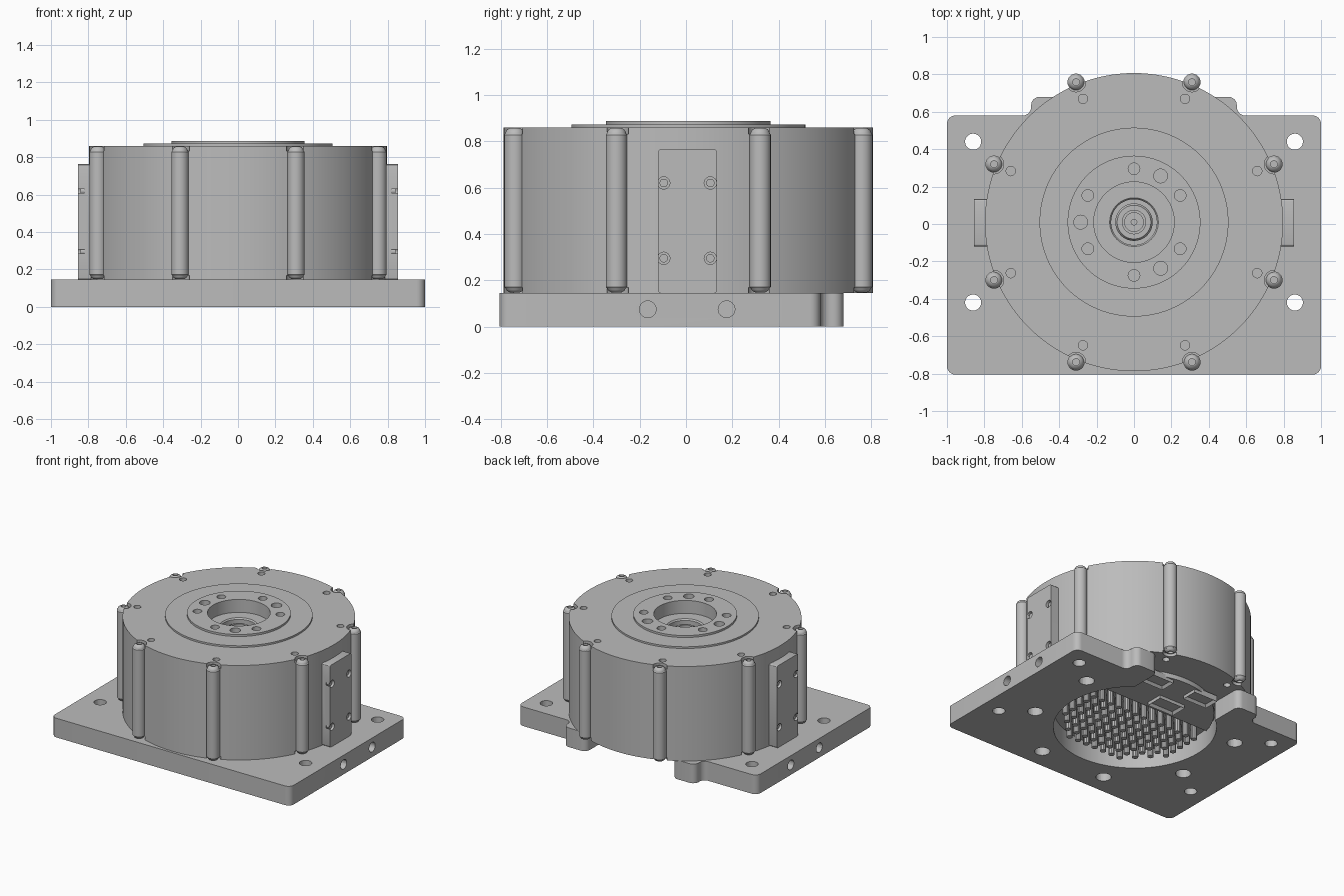
import bpy, bmesh, math
from mathutils import Matrix, Vector

cube = bpy.data.objects.get("Cube")
if cube:
    bpy.data.objects.remove(cube, do_unlink=True)

CY = 0.01          # y of the housing axis
PLATE_T = 0.145    # base plate thickness
TOP = 0.86         # housing top

metal = bpy.data.materials.new("plain_grey_metal")
metal.use_nodes = True
GREY = (0.5, 0.5, 0.5, 1)
metal.diffuse_color = GREY
metal.node_tree.nodes["Principled BSDF"].inputs["Base Color"].default_value = GREY


def finish(name, bm, smooth=True):
    bmesh.ops.recalc_face_normals(bm, faces=bm.faces)
    me = bpy.data.meshes.new(name)
    bm.to_mesh(me)
    bm.free()
    me.materials.append(metal)
    ob = bpy.data.objects.new(name, me)
    bpy.context.collection.objects.link(ob)
    if smooth:
        shade(ob)
    return ob


def shade(ob):
    bpy.ops.object.select_all(action='DESELECT')
    ob.select_set(True)
    bpy.context.view_layer.objects.active = ob
    bpy.ops.object.shade_smooth_by_angle(angle=math.radians(30))


def add_cyl(bm, x, y, z0, z1, r, seg=24, r2=None):
    bmesh.ops.create_cone(bm, cap_ends=True, segments=seg, radius1=r,
                          radius2=r if r2 is None else r2, depth=z1 - z0,
                          matrix=Matrix.Translation((x, y, (z0 + z1) / 2)))


def add_cyl_x(bm, x0, x1, y, z, r, seg=24):
    m = Matrix.Translation(((x0 + x1) / 2, y, z)) @ Matrix.Rotation(math.pi / 2, 4, 'Y')
    bmesh.ops.create_cone(bm, cap_ends=True, segments=seg, radius1=r, radius2=r,
                          depth=abs(x1 - x0), matrix=m)


def add_box(bm, x0, x1, y0, y1, z0, z1):
    m = Matrix.Translation(((x0 + x1) / 2, (y0 + y1) / 2, (z0 + z1) / 2))
    m = m @ Matrix.Diagonal((x1 - x0, y1 - y0, z1 - z0, 1))
    return bmesh.ops.create_cube(bm, size=1, matrix=m)["verts"]


def add_lathe(bm, profile, x, y, seg):
    vs = [bm.verts.new((x + r, y, z)) for r, z in profile]
    es = [bm.edges.new(p) for p in zip(vs, vs[1:])]
    bmesh.ops.spin(bm, geom=vs + es, cent=(x, y, 0), axis=(0, 0, 1),
                   angle=math.tau, steps=seg, use_merge=True)
    bmesh.ops.remove_doubles(bm, verts=bm.verts, dist=1e-5)


def add_prism(bm, outline, z0, z1):
    f = bm.faces.new([bm.verts.new((x, y, z0)) for x, y in outline])
    ext = bmesh.ops.extrude_face_region(bm, geom=[f])["geom"]
    bmesh.ops.translate(bm, vec=(0, 0, z1 - z0),
                        verts=[g for g in ext if isinstance(g, bmesh.types.BMVert)])


def cut(ob, cutter_bm):
    cutter = finish("cutter", cutter_bm, False)
    cutter.hide_render = True
    mod = ob.modifiers.new("holes", 'BOOLEAN')
    mod.operation, mod.solver, mod.object = 'DIFFERENCE', 'EXACT', cutter
    bpy.ops.object.select_all(action='DESELECT')
    bpy.context.view_layer.objects.active = ob
    ob.select_set(True)
    bpy.ops.object.modifier_apply(modifier="holes")
    bpy.data.objects.remove(cutter, do_unlink=True)
    shade(ob)


def ring(radius, count, start):
    for i in range(count):
        a = math.radians(start) + math.tau * i / count
        yield radius * math.cos(a), CY + radius * math.sin(a)


# Base plate: C-shaped outline with a round opening and a notch at the back
OPEN_R, NOTCH = 0.56, 0.36
a0 = math.acos(NOTCH / OPEN_R)
sweep = math.pi + 2 * a0
arc = [(OPEN_R * math.cos(a0 - sweep * i / 72), CY + OPEN_R * math.sin(a0 - sweep * i / 72))
       for i in range(73)]
half = [(-NOTCH, 0.68), (-0.55, 0.68), (-0.55, 0.58), (-1, 0.58), (-1, -0.805)]
bm = bmesh.new()
add_prism(bm, arc + half + [(-x, y) for x, y in reversed(half)], 0, PLATE_T)
corners = []
for e in bm.edges:
    a, b = e.verts
    if abs(a.co.z - b.co.z) > 0.1 and (abs(a.co.x) > 0.9 or a.co.y > 0.57):
        corners.append(e)
bmesh.ops.bevel(bm, geom=corners, offset=0.045, segments=6, profile=0.5, affect='EDGES')
plate = finish("base_plate", bm)

holes = bmesh.new()
for sx in (1, -1):
    for y in (0.44, -0.42):
        add_cyl(holes, sx * 0.86, y, -0.1, 0.3, 0.043, 32)
    for y in (-0.165, 0.175):
        add_cyl_x(holes, sx * 0.9, sx * 1.1, y, 0.075, 0.036)
for x, y in ring(0.718, 8, 22.5):
    if y < 0.5:
        add_cyl(holes, x, y, -0.1, 0.11, 0.053, 32)
cut(plate, holes)

# Round housing with stepped output flange, central recess and shaft end
profile = [(0, PLATE_T), (0.797, PLATE_T), (0.797, TOP), (0.505, TOP), (0.505, 0.873),
           (0.355, 0.873), (0.355, 0.888), (0.215, 0.888), (0.215, 0.79), (0.13, 0.79),
           (0.122, 0.78), (0.122, 0.7), (0.1, 0.7), (0.1, 0.75), (0.09, 0.765),
           (0.065, 0.765), (0.065, 0.78), (0.05, 0.78), (0.05, 0.765), (0.015, 0.765),
           (0.015, 0.74), (0, 0.74)]
bm = bmesh.new()
add_lathe(bm, profile, 0, CY, 128)
housing = finish("housing", bm)

holes = bmesh.new()
for x, y in ring(0.713, 8, 22.5):
    add_cyl(holes, x, y, 0.78, 1, 0.025)
    if y > 0.5:
        add_cyl(holes, x, y, 0, 0.2, 0.025)
for x, y in ring(0.285, 6, 30):
    add_cyl(holes, x, y, 0.8, 1, 0.031)
for x, y in ring(0.285, 3, 60):
    add_cyl(holes, x, y, 0.8, 1, 0.037)
for x, y in ring(0.81, 8, 22.5):
    add_cyl(holes, x, y, 0.832, 1, 0.052)
    add_cyl(holes, x, y, 0, 0.168, 0.052)
cut(housing, holes)

# Tie columns with button-head screws at both ends
column = [(0, 0.165), (0.04, 0.165), (0.046, 0.172), (0.046, 0.828), (0.04, 0.835), (0, 0.835)]
head = [(0, 0.83), (0.042, 0.83), (0.041, 0.838), (0.034, 0.85), (0.022, 0.857),
        (0.018, 0.857), (0.018, 0.84), (0, 0.84)]
mid = PLATE_T + TOP
for i, (x, y) in enumerate(ring(0.81, 8, 22.5)):
    bm = bmesh.new()
    add_lathe(bm, column, x, y, 24)
    finish(f"tie_column_{i + 1}", bm)
    bm = bmesh.new()
    add_lathe(bm, head, x, y, 24)
    finish(f"top_screw_{i + 1}", bm)
    bm = bmesh.new()
    add_lathe(bm, [(r, mid - z) for r, z in head], x, y, 24)
    finish(f"bottom_screw_{i + 1}", bm)

# Side cover plates, each with four recessed screws
for side, sx in (("left", 1), ("right", -1)):
    bm = bmesh.new()
    x0, x1 = sorted((sx * 0.765, sx * 0.855))
    add_box(bm, x0, x1, -0.12, 0.133, PLATE_T, 0.765)
    edges = [e for e in bm.edges if abs(e.verts[0].co.x - e.verts[1].co.x) > 0.05]
    bmesh.ops.bevel(bm, geom=edges, offset=0.012, segments=3, profile=0.5, affect='EDGES')
    cover = finish(f"{side}_side_cover", bm)
    holes, screws = bmesh.new(), bmesh.new()
    for y in (-0.096, 0.105):
        for z in (0.295, 0.62):
            add_cyl_x(holes, sx * 0.82, sx * 0.9, y, z, 0.0265)
            add_cyl_x(screws, sx * 0.8, sx * 0.842, y, z, 0.018)
    cut(cover, holes)
    finish(f"{side}_cover_screws", screws)

# Heat sink pins under the housing
bm = bmesh.new()
STEP = 0.075
for i in range(-6, 7):
    for j in range(-6, 2):
        x, y = i * STEP, CY + 0.02 + j * STEP
        if math.hypot(x, y - CY) < 0.5:
            add_cyl(bm, x, y, 0.03, 0.15, 0.022, 10)
finish("heat_sink_pins", bm)

# Electronics cover: disc segment behind the pins
seg_y, seg_r = 0.14, 0.545
b0 = math.asin((seg_y - CY) / seg_r)
pts = [b0 + (math.pi - 2 * b0) * i / 40 for i in range(41)]
bm = bmesh.new()
add_prism(bm, [(seg_r * math.cos(a), CY + seg_r * math.sin(a)) for a in pts], 0.11, 0.15)
finish("electronics_cover", bm)

# Connectors and chip
for name, x, y, w, d in (("left_connector", 0.19, 0.47, 0.2, 0.12),
                         ("right_connector", -0.2, 0.47, 0.2, 0.12),
                         ("chip", -0.08, 0.25, 0.22, 0.13)):
    bm = bmesh.new()
    add_box(bm, x - w / 2, x + w / 2, y - d / 2, y + d / 2, 0.085, 0.13)
    bottom = min(bm.faces, key=lambda f: f.calc_center_median().z)
    bmesh.ops.inset_region(bm, faces=[bottom], thickness=0.02)
    bmesh.ops.translate(bm, verts=bottom.verts, vec=Vector((0, 0, 0.02)))
    finish(name, bm, False)
